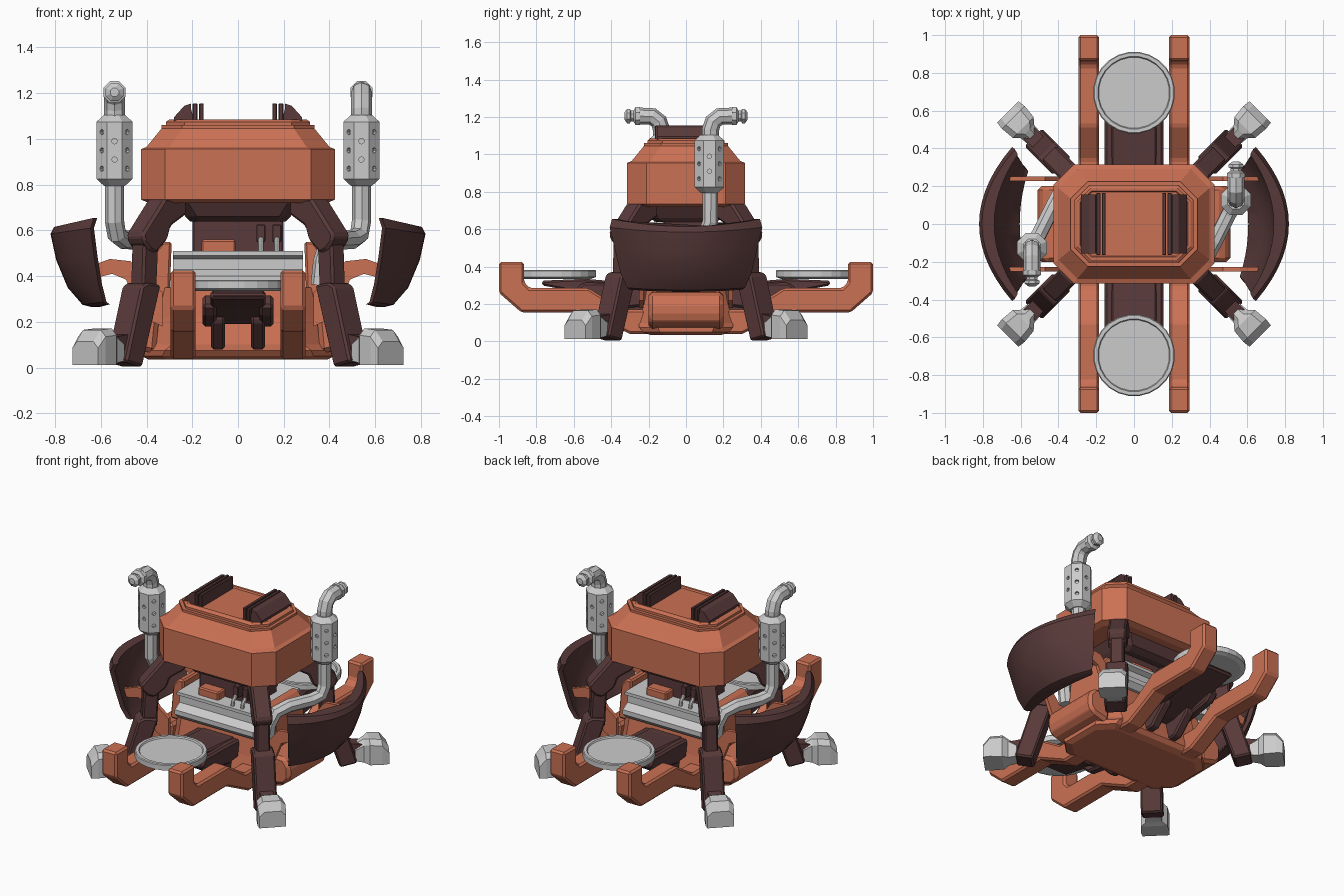
import bpy, bmesh
from math import radians, pi, cos, sin
from mathutils import Matrix, Vector

if "Cube" in bpy.data.objects:
    bpy.data.objects.remove(bpy.data.objects["Cube"])


def material(name, col):
    m = bpy.data.materials.new(name)
    m.diffuse_color = (*col, 1)
    m.use_nodes = True
    m.node_tree.nodes["Principled BSDF"].inputs["Base Color"].default_value = m.diffuse_color
    return m


ORANGE = material("orange_paint", (0.60, 0.165, 0.088))
DARK = material("dark_paint", (0.10, 0.042, 0.042))
I = Matrix.Identity(4)
TURNS = [Matrix.Rotation(a, 4, 'Z') for a in (0, pi)]


def loft(name, rings, mat=None, M=I, bevel=0):
    """Skin through rings of equal point count and cap both ends."""
    bm = bmesh.new()
    rows = [[bm.verts.new(M @ Vector(p)) for p in r] for r in rings]
    n = len(rows[0])
    for a, b in zip(rows, rows[1:]):
        for i in range(n):
            bm.faces.new((a[i], a[(i + 1) % n], b[(i + 1) % n], b[i]))
    bm.faces.new(rows[0])
    bm.faces.new(rows[-1])
    bmesh.ops.recalc_face_normals(bm, faces=bm.faces)
    me = bpy.data.meshes.new(name)
    bm.to_mesh(me)
    bm.free()
    ob = bpy.data.objects.new(name, me)
    bpy.context.collection.objects.link(ob)
    if mat:
        me.materials.append(mat)
    if bevel:
        mod = ob.modifiers.new("edge", 'BEVEL')
        mod.width, mod.segments, mod.limit_method = bevel, 1, 'ANGLE'
    return ob


def prism(name, pts, axis, lo, hi, mat=None, M=I, bevel=0):
    """Extrude a 2D profile along x (pts = y,z) or y (pts = x,z)."""
    def f(p, d):
        return (d, *p) if axis == 'x' else (p[0], d, p[1])
    return loft(name, [[f(p, d) for p in pts] for d in (lo, hi)], mat, M, bevel)


def box(name, lo, hi, mat=None, M=I, bevel=0.008):
    (a, b, c), (d, e, f) = lo, hi
    return prism(name, [(a, c), (d, c), (d, f), (a, f)], 'y', b, e, mat, M, bevel)


def octo(x, y, c, z):
    return [(x, y - c, z), (x - c, y, z), (c - x, y, z), (-x, y - c, z),
            (-x, c - y, z), (c - x, -y, z), (x - c, -y, z), (x, c - y, z)]


def lathe(name, prof, n, mat=None, M=I, turn=0.5):
    rings = [[(r * cos(2 * pi * (i + turn) / n), r * sin(2 * pi * (i + turn) / n), z)
              for i in range(n)] for r, z in prof]
    return loft(name, rings, mat, M)


def tube(name, pts, radius, M=I, mat=None):
    cu = bpy.data.curves.new(name, 'CURVE')
    cu.dimensions = '3D'
    cu.bevel_depth, cu.bevel_resolution, cu.use_fill_caps = radius, 2, True
    sp = cu.splines.new('POLY')
    sp.use_smooth = False
    sp.points.add(len(pts) - 1)
    for q, p in zip(sp.points, pts):
        q.co = (*(M @ Vector(p)), 1)
    if mat:
        cu.materials.append(mat)
    ob = bpy.data.objects.new(name, cu)
    bpy.context.collection.objects.link(ob)


# Upper housing with stepped lid
loft("upper_housing", [octo(.39, .28, .10, .72), octo(.425, .315, .105, .735),
     octo(.425, .315, .105, .955), octo(.40, .29, .10, .965),
     octo(.335, .225, .09, 1.045), octo(.335, .225, .09, 1.06)], ORANGE)
loft("lid", [octo(.315, .205, .08, 1.05), octo(.315, .205, .08, 1.075),
     octo(.30, .19, .07, 1.085), octo(.285, .175, .06, 1.085),
     octo(.28, .17, .06, 1.075)], ORANGE)

# Neck and frame beneath the housing
loft("housing_frame", [octo(.21, .16, .04, .64), octo(.23, .20, .05, .66),
     octo(.27, .23, .05, .725)], DARK)
box("neck", (-.20, -.12, .48), (.20, .12, .66), DARK)

# Roof rails
for M in TURNS:
    box("roof_rail_inner", (.15, -.165, 1.07), (.17, .165, 1.155), DARK, M, .003)
    box("roof_rail_middle", (.178, -.165, 1.07), (.198, .165, 1.155), DARK, M, .003)
    prism("roof_rail_outer", [(.19, 1.07), (.28, 1.07), (.28, 1.095), (.235, 1.145),
          (.205, 1.155), (.205, 1.13)], 'y', -.155, .155, DARK, M)

# Lower hull
loft("lower_hull", [octo(.39, .19, .08, .035), octo(.42, .23, .09, .05),
     octo(.42, .25, .10, .075), octo(.39, .25, .10, .10),
     octo(.36, .22, .08, .22), octo(.33, .20, .06, .35)], ORANGE)
for M in TURNS:
    prism("hull_side_block", [(.36, .06), (.48, .09), (.51, .13), (.51, .21), (.47, .26),
          (.34, .27)], 'y', -.20, .20, ORANGE, M, .02)
    prism("hull_side_wall", [(.30, .28), (.39, .28), (.37, .50), (.33, .55), (.29, .55)],
          'y', -.15, .15, ORANGE, M, .01)

# Engine block with fittings
prism("engine_block", [(-.22, .34), (-.25, .37), (-.25, .40), (-.20, .43), (-.20, .475),
      (-.23, .49), (-.23, .51), (.23, .51), (.23, .49), (.20, .475), (.20, .43),
      (.25, .40), (.25, .37), (.22, .34)], 'x', -.285, .285)
for M in TURNS:
    box("engine_cover", (-.16, -.19, .50), (-.01, -.10, .56), ORANGE, M)
    for x in (.10, .17):
        tube("engine_hose", [(x, -.20, .50), (x, -.195, .535), (x, -.17, .56),
             (x, -.12, .57)], .012, M)
        box("hose_socket", (x - .02, -.17, .55), (x + .02, -.10, .625), DARK, M, .004)

# Front and back: forks, ramp and round platform
fork = [(.15, .04), (.30, .04), (.53, .155), (.88, .155), (1.0, .26), (1.0, .425),
        (.865, .425), (.865, .315), (.835, .285), (.52, .285), (.34, .17), (.15, .17)]
for M in TURNS:
    for x in (-.24, .24):
        prism("lift_fork", fork, 'x', x - .055, x + .055, ORANGE, M, .012)
    prism("platform_ramp", [(.15, .19), (.30, .19), (.56, .26), (.77, .30), (.77, .325),
          (.54, .335), (.25, .31), (.15, .31)], 'x', -.12, .12, DARK, M, .01)
    for x in (-.125, .125):
        prism("ramp_side", [(.15, .20), (.30, .18), (.55, .22), (.60, .27), (.55, .315),
              (.30, .31), (.15, .30)], 'x', x - .03, x + .03, DARK, M, .012)
        prism("ramp_strut", [(.15, .08), (.30, .08), (.42, .20), (.42, .24), (.15, .24)],
              'x', x * .7 - .03, x * .7 + .03, DARK, M, .01)
    lathe("round_platform", [(.19, .335), (.217, .345), (.217, .378), (.212, .383),
          (.193, .383), (.188, .374)], 24, None, M @ Matrix.Translation((0, .695, 0)))

# Four diagonal legs; profiles are (distance out, height)
for a in (45, 135, 225, 315):
    side = 1 if cos(radians(a)) > 0 else -1
    R = (Matrix.Translation((side * .075, 0, 0)) @ Matrix.Rotation(radians(a), 4, 'Z')
         @ Matrix.Translation((-.106, 0, 0)) @ Matrix.Diagonal((1.05, 1, 1, 1)))
    prism("leg_upper", [(.35, .74), (.48, .74), (.61, .585), (.605, .55), (.57, .515),
          (.53, .50), (.46, .56), (.44, .62), (.35, .67)], 'y', -.055, .055, DARK, R, .012)
    prism("leg_middle", [(.515, .30), (.60, .30), (.59, .56), (.50, .56)],
          'y', -.042, .042, DARK, R, .01)
    prism("leg_lower", [(.51, .36), (.59, .372), (.625, .355), (.72, .025), (.62, .003)],
          'y', -.065, .065, DARK, R, .01)
    prism("leg_ankle", [(.66, .04), (.78, .03), (.78, .13), (.66, .15)],
          'y', -.04, .04, DARK, R)

    def sect(r, w, lo, hi, c=.03):
        return [(r, -w, lo), (r, w, lo), (r, w, hi - c), (r, w - c, hi),
                (r, c - w, hi), (r, -w, hi - c)]
    loft("foot", [sect(.71, .045, .03, .13), sect(.76, .05, .02, .16),
         sect(.79, .078, .012, .172), sect(.86, .085, .012, .165),
         sect(.90, .08, .012, .115)], None, R)

# Curved side shields: bowed cross-sections stacked by height
N = 14


def shield_ring(z, xc, xe, w, thick, lift=0):
    ts = [-1 + 2 * i / N for i in range(N + 1)]
    out = [(xe + (xc - xe) * (1 - t * t), w * t, z + lift * t * t) for t in ts]
    inn = [(xe - .015 + (xc - thick - xe) * (1 - t * t), .93 * w * t, z + lift * t * t)
           for t in reversed(ts)]
    return out + inn


for M in TURNS:
    ob = loft("side_shield", [shield_ring(.265, .64, .575, .30, .02, .012),
              shield_ring(.275, .68, .59, .315, .06, .012),
              shield_ring(.35, .745, .61, .35, .06, .015),
              shield_ring(.47, .795, .63, .38, .06, .02),
              shield_ring(.585, .82, .645, .408, .06, .025),
              shield_ring(.615, .805, .63, .395, .05, .04)], DARK, M)
    bpy.context.view_layer.objects.active = ob
    ob.select_set(True)
    bpy.ops.object.shade_smooth_by_angle(angle=radians(30))
    ob.select_set(False)
    for y in (-.24, .24):
        prism("shield_bracket", [(.33, .18), (.42, .22), (.49, .385), (.55, .41), (.65, .385),
              (.67, .435), (.56, .475), (.47, .465), (.40, .38), (.33, .33)],
              'y', y - .012, y + .012, ORANGE, M)

# Exhaust stacks, one per side, turned half a circle from each other
for M in TURNS:
    tube("exhaust_pipe", [(.36, -.20, .36), (.37, -.20, .46), (.39, -.165, .53),
         (.43, -.09, .555), (.50, .05, .56), (.53, .105, .58), (.54, .13, .64),
         (.54, .13, .83)], .042, M)
    tube("exhaust_elbow", [(.54, .13, 1.06), (.54, .13, 1.13), (.54, .145, 1.175),
         (.54, .18, 1.203), (.54, .26, 1.205)], .046, M)
    lathe("exhaust_tip", [(.03, 0), (.052, .0), (.052, .025), (.032, .035), (.032, .05),
          (.042, .055), (.042, .07), (.02, .085)], 8, None,
          M @ Matrix.Translation((.54, .245, 1.205)) @ Matrix.Rotation(-pi / 2, 4, 'X'))
    P = M @ Matrix.Translation((.54, .125, 0))
    muffler = lathe("muffler", [(.05, .795), (.085, .825), (.085, 1.075), (.05, 1.105)],
                    8, None, P)
    # Vent holes cut into each muffler face
    bm = bmesh.new()
    for k in range(8):
        for z in ((.87, .95, 1.03) if k % 2 else (.91, .99)):
            T = (P @ Matrix.Rotation(k * pi / 4, 4, 'Z') @ Matrix.Translation((.078, 0, z))
                 @ Matrix.Rotation(pi / 2, 4, 'Y'))
            bmesh.ops.create_cone(bm, cap_ends=True, segments=8, radius1=.012,
                                  radius2=.012, depth=.03, matrix=T)
    me = bpy.data.meshes.new("vent_cutter")
    bm.to_mesh(me)
    bm.free()
    cut = bpy.data.objects.new("vent_cutter", me)
    bpy.context.collection.objects.link(cut)
    cut.hide_render = True
    cut.hide_set(True)
    mod = muffler.modifiers.new("vents", 'BOOLEAN')
    mod.operation, mod.object, mod.solver = 'DIFFERENCE', cut, 'EXACT'
